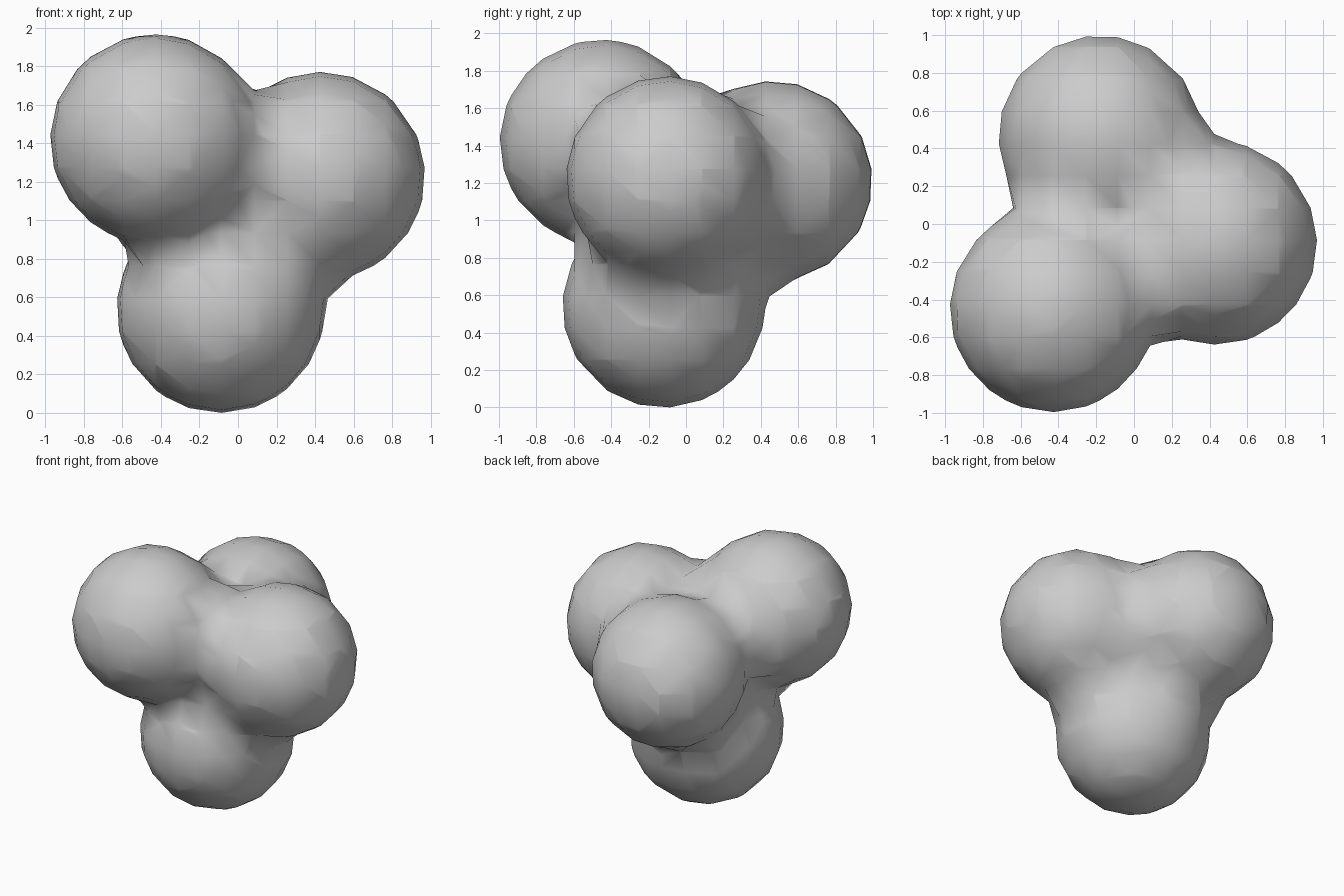
import bpy

if "Cube" in bpy.data.objects:
    bpy.data.objects.remove(bpy.data.objects["Cube"])

# Four equal balls in a rough tetrahedron, tightly blended as metaballs
mb = bpy.data.metaballs.new("blob_source")
mb.resolution = 0.17
mb.render_resolution = 0.17
mb.threshold = 0.6
src = bpy.data.objects.new("blob_source", mb)
bpy.context.collection.objects.link(src)

STIFF = 5.0
REACH = (1 - (0.6 / STIFF) ** (1 / 3)) ** 0.5   # visible radius / field radius

balls = [
    ((-0.43, -0.45, 1.42), 0.545),   # upper front left
    ((0.43, -0.10, 1.23), 0.54),     # upper right
    ((-0.18, 0.46, 1.21), 0.54),     # upper back
    ((-0.09, -0.12, 0.54), 0.54),    # bottom
]
for co, r in balls:
    e = mb.elements.new(type='BALL')
    e.co = co
    e.radius = r / REACH
    e.stiffness = STIFF

# Turn the blend into one smooth mesh
bpy.context.view_layer.update()
dg = bpy.context.evaluated_depsgraph_get()
mesh = bpy.data.meshes.new_from_object(src.evaluated_get(dg))
blob = bpy.data.objects.new("blended_balls", mesh)
bpy.context.collection.objects.link(blob)
for p in mesh.polygons:
    p.use_smooth = True
bpy.data.objects.remove(src)

# Stand it on the ground
low = min(v.co.z for v in mesh.vertices)
for v in mesh.vertices:
    v.co.z -= low
